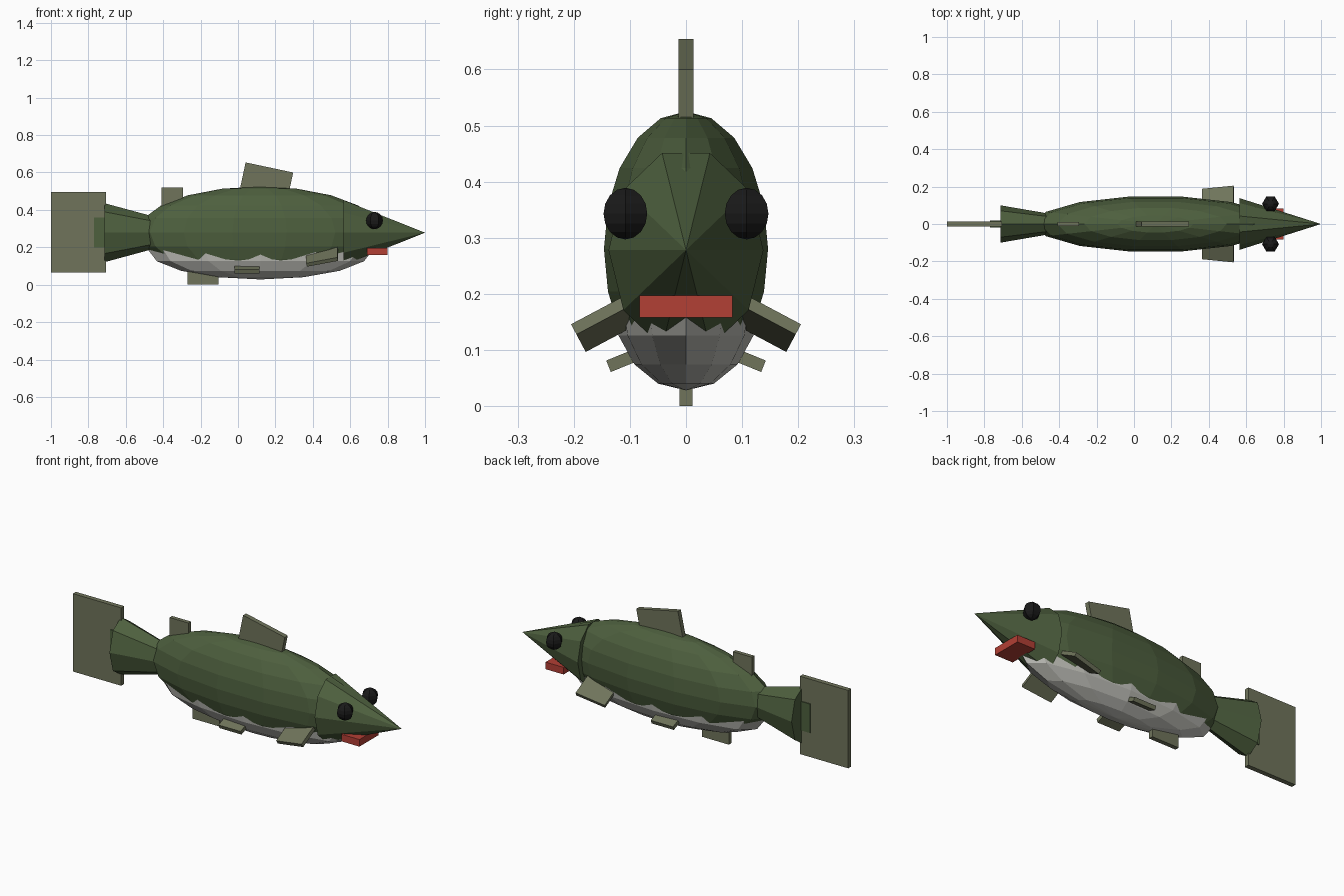
import bpy, bmesh
from math import radians
from mathutils import Matrix, Vector

if "Cube" in bpy.data.objects:
    bpy.data.objects.remove(bpy.data.objects["Cube"])


def material(name, color):
    m = bpy.data.materials.new(name)
    m.diffuse_color = (*color, 1)
    m.use_nodes = True
    m.node_tree.nodes["Principled BSDF"].inputs["Base Color"].default_value = m.diffuse_color
    return m


GREEN = material("skin_green", (0.075, 0.115, 0.048))
FIN = material("fin_olive", (0.16, 0.175, 0.105))
PALE = material("belly_pale", (0.52, 0.52, 0.48))
RED = material("mouth_red", (0.45, 0.05, 0.035))
BLACK = material("eye_black", (0.01, 0.01, 0.01))


def finish(name, bm, mat, matrix):
    bmesh.ops.transform(bm, matrix=matrix, verts=bm.verts)
    bmesh.ops.recalc_face_normals(bm, faces=bm.faces)
    me = bpy.data.meshes.new(name)
    bm.to_mesh(me)
    bm.free()
    me.materials.append(mat)
    ob = bpy.data.objects.new(name, me)
    bpy.context.collection.objects.link(ob)
    return ob


def scaled(size):
    return Matrix.Diagonal((*size, 1))


def ellipsoid(name, loc, radii, segs, rings, mat):
    bm = bmesh.new()
    bmesh.ops.create_uvsphere(bm, u_segments=segs, v_segments=rings, radius=1)
    # turn so that a vertex column lies on the x axis
    turn = Matrix.Rotation(radians(90), 4, 'Z')
    return finish(name, bm, mat, Matrix.Translation(loc) @ scaled(radii) @ turn)


def cone_x(name, x0, x1, z, base, tip, segs, mat):
    """Cone along x: base is (y, z) radii at x0, tip is the radius fraction at x1."""
    bm = bmesh.new()
    bmesh.ops.create_cone(bm, cap_ends=True, segments=segs,
                          radius1=1, radius2=tip, depth=1)
    bmesh.ops.remove_doubles(bm, verts=bm.verts, dist=1e-5)
    turn = Matrix.Rotation(radians(90), 4, 'Y')
    loc = Matrix.Translation(((x0 + x1) / 2, 0, z))
    return finish(name, bm, mat, loc @ scaled((x1 - x0, *base)) @ turn)


def box(name, loc, size, mat, roll=0, pitch=0):
    bm = bmesh.new()
    bmesh.ops.create_cube(bm, size=1)
    rot = Matrix.Rotation(radians(roll), 4, 'X') @ Matrix.Rotation(radians(pitch), 4, 'Y')
    return finish(name, bm, mat, Matrix.Translation(loc) @ rot @ scaled(size))


def span_box(name, lo, hi, mat):
    lo, hi = Vector(lo), Vector(hi)
    return box(name, (lo + hi) / 2, hi - lo, mat)


# Trunk and belly
ellipsoid("body", (0.115, 0, 0.28), (0.65, 0.15, 0.245), 14, 10, GREEN)
ellipsoid("belly", (0.12, 0, 0.186), (0.60, 0.13, 0.158), 12, 8, PALE)

# Head and mouth
cone_x("head", 0.565, 1.0, 0.278, (0.138, 0.182), 0.0, 10, GREEN)
span_box("mouth", (0.69, -0.083, 0.158), (0.80, 0.083, 0.197), RED)

# Tail stem, flaring to the back
cone_x("tail_stem", -0.715, -0.40, 0.278, (0.1, 0.158), 0.46, 8, GREEN)
span_box("tail_joint", (-0.77, -0.018, 0.20), (-0.66, 0.018, 0.36), GREEN)

# Fins on the centre line
span_box("tail_fin", (-1.0, -0.013, 0.065), (-0.705, 0.013, 0.495), FIN)
box("dorsal_fin", (0.147, 0, 0.529), (0.26, 0.026, 0.2), FIN, pitch=12)
span_box("rear_dorsal_fin", (-0.41, -0.011, 0.41), (-0.295, 0.011, 0.52), FIN)
span_box("anal_fin", (-0.27, -0.012, 0.0), (-0.105, 0.012, 0.09), FIN)

# Paired fins and eyes
for side, s in (("left", -1), ("right", 1)):
    box("pectoral_fin_" + side, (0.45, s * 0.13, 0.154), (0.17, 0.14, 0.021), FIN,
        roll=-28 * s, pitch=-12)
    box("pelvic_fin_" + side, (0.048, s * 0.101, 0.086), (0.135, 0.08, 0.022), FIN,
        roll=-22 * s)
    ellipsoid("eye_" + side, (0.73, s * 0.108, 0.343), (0.045, 0.045, 0.046), 6, 8, BLACK)
